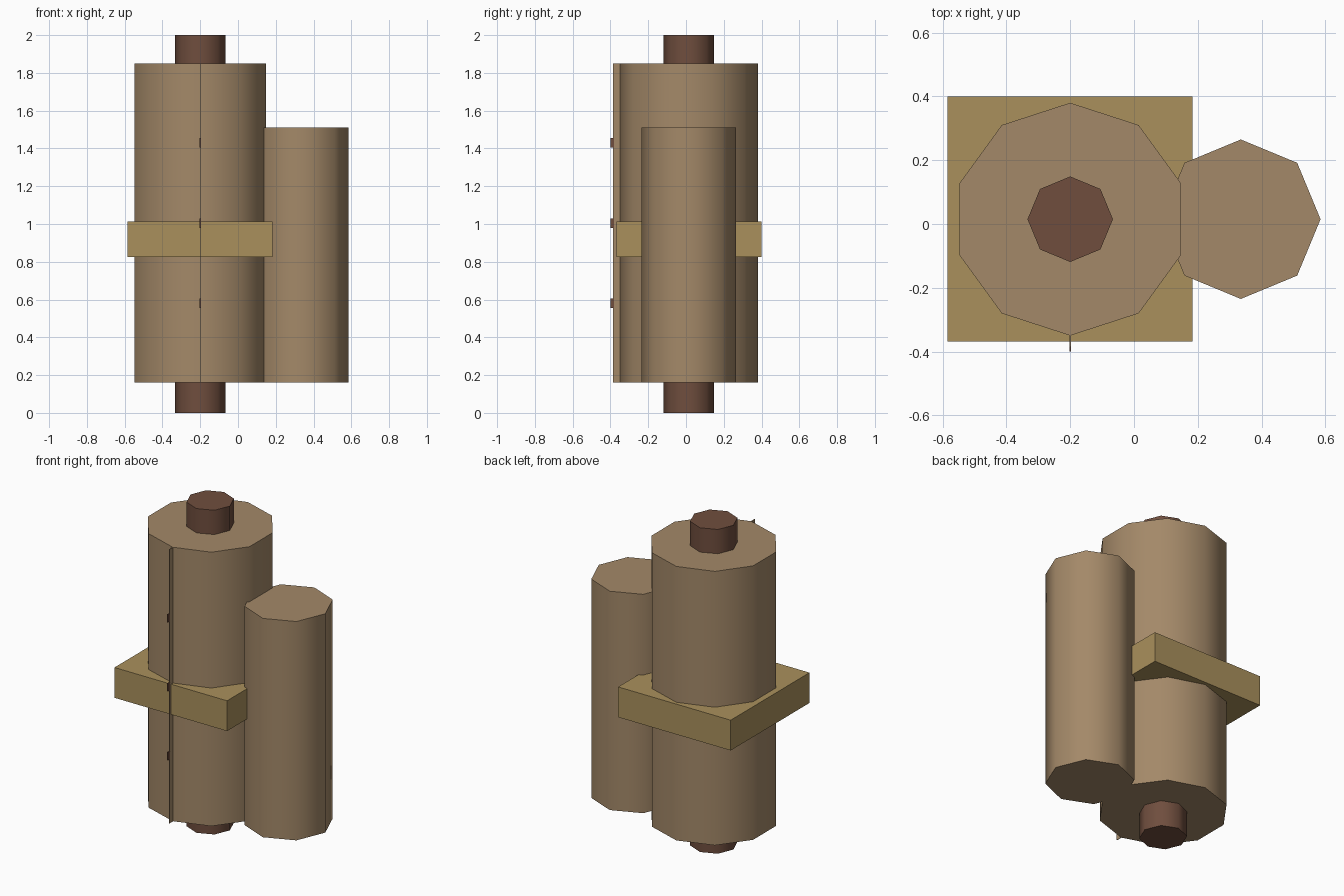
import bpy
from math import pi, radians

if "Cube" in bpy.data.objects:
    bpy.data.objects.remove(bpy.data.objects["Cube"])


def material(name, rgb):
    m = bpy.data.materials.new(name)
    m.diffuse_color = (*rgb, 1)
    m.use_nodes = True
    m.node_tree.nodes["Principled BSDF"].inputs["Base Color"].default_value = m.diffuse_color
    return m


TAN = material("tan_wood", (0.37, 0.25, 0.14))
BROWN = material("dark_wood", (0.16, 0.076, 0.048))
STRAW = material("straw", (0.40, 0.28, 0.107))
CY = 0.015  # shared y centre of the rolls


def roll(name, x, radius, z0, z1, sides, turn, mat):
    bpy.ops.mesh.primitive_cylinder_add(
        vertices=sides, radius=radius, depth=z1 - z0,
        location=(x, CY, (z0 + z1) / 2), rotation=(0, 0, turn))
    ob = bpy.context.object
    ob.name = name
    ob.data.materials.append(mat)
    bpy.ops.object.shade_smooth_by_angle(angle=radians(50))


def box(name, x, y, z, mat):
    bpy.ops.mesh.primitive_cube_add(
        size=1, location=[(a + b) / 2 for a, b in (x, y, z)])
    ob = bpy.context.object
    ob.name = name
    ob.scale = [b - a for a, b in (x, y, z)]
    bpy.ops.object.transform_apply(location=False, rotation=False, scale=True)
    ob.data.materials.append(mat)


# Central rod and the two rolls
roll("rod", -0.2, 0.134, 0, 2, 8, 0, BROWN)
roll("main_roll", -0.2, 0.365, 0.16, 1.85, 10, 0, TAN)
roll("side_roll", 0.335, 0.25, 0.16, 1.51, 8, 0, TAN)

# Square band around the main roll
box("band", (-0.585, 0.183), (-0.368, 0.4), (0.825, 1.012), STRAW)

# Thin seam flap with three small fasteners on its edge
box("seam_flap", (-0.202, -0.198), (-0.386, -0.34), (0.16, 1.85), TAN)
for i, z in enumerate((0.58, 1.005, 1.43)):
    box(f"fastener_{i + 1}", (-0.203, -0.197), (-0.4, -0.38),
        (z - 0.025, z + 0.025), BROWN)
